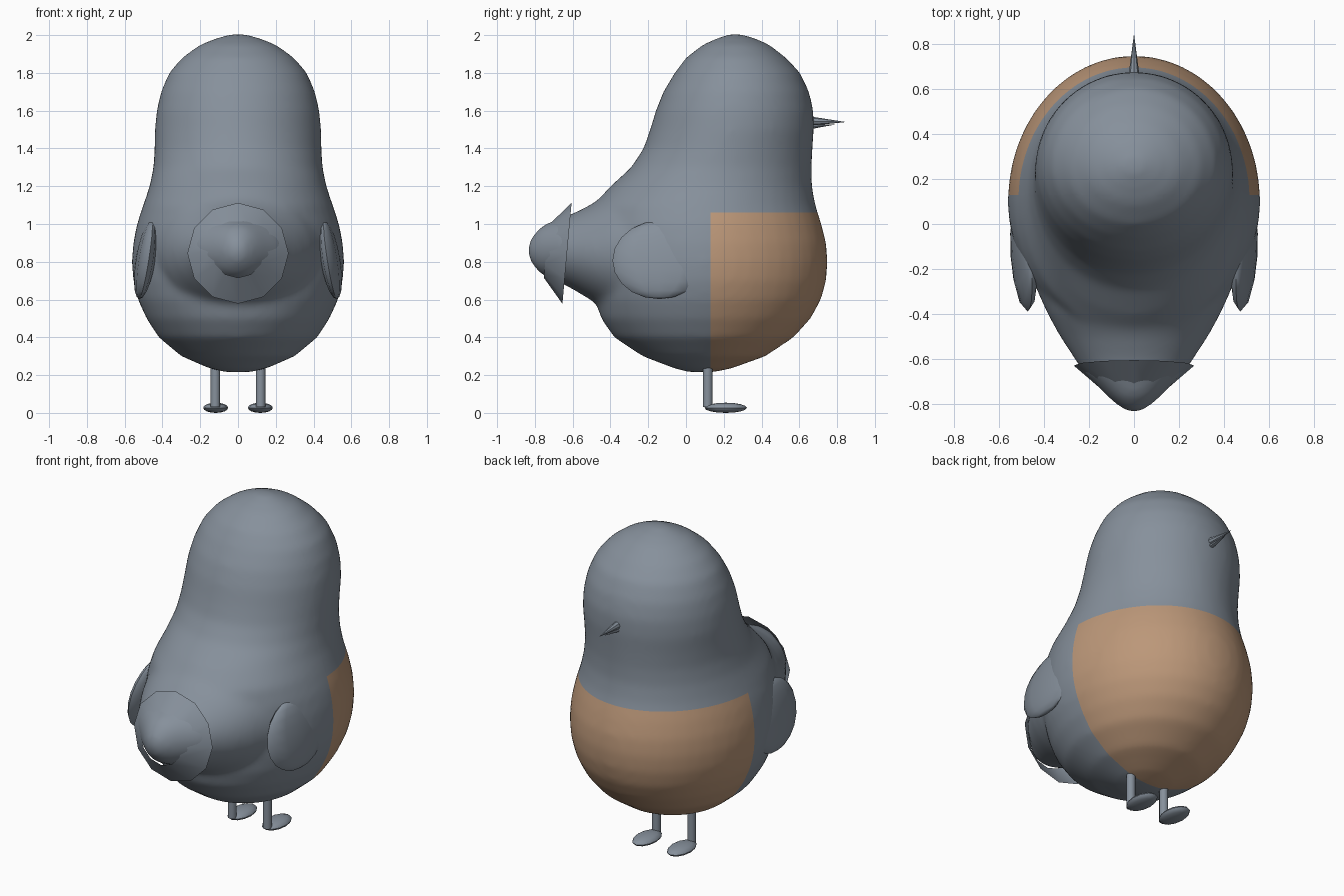
import bpy, bmesh, math
from mathutils import Vector, Matrix

if "Cube" in bpy.data.objects:
    bpy.data.objects.remove(bpy.data.objects["Cube"])


def material(name, rgb):
    m = bpy.data.materials.new(name)
    m.diffuse_color = (*rgb, 1)
    m.use_nodes = True
    m.node_tree.nodes["Principled BSDF"].inputs["Base Color"].default_value = m.diffuse_color
    return m


GREY = material("slate_grey", (0.24, 0.28, 0.33))
TAN = material("breast_tan", (0.50, 0.31, 0.19))


def finish(bm, name, mats, smooth=True, angle=40):
    mesh = bpy.data.meshes.new(name)
    bm.to_mesh(mesh)
    bm.free()
    ob = bpy.data.objects.new(name, mesh)
    bpy.context.collection.objects.link(ob)
    for m in mats:
        mesh.materials.append(m)
    if smooth:
        bpy.ops.object.select_all(action='DESELECT')
        ob.select_set(True)
        bpy.context.view_layer.objects.active = ob
        bpy.ops.object.shade_smooth_by_angle(angle=math.radians(angle))
    return ob


def loft(bm, rings):
    loops = [[bm.verts.new(p) for p in ring] for ring in rings]
    for a, b in zip(loops, loops[1:]):
        for i in range(len(a)):
            j = (i + 1) % len(a)
            bm.faces.new((a[i], a[j], b[j], b[i]))
    bm.faces.new(loops[0][::-1])
    bm.faces.new(loops[-1])


def circle(n):
    return [(math.cos(2 * math.pi * i / n), math.sin(2 * math.pi * i / n)) for i in range(n)]


def ellipsoid(name, centre, size, rot=None, segs=16, rings=10):
    bm = bmesh.new()
    m = Matrix.Translation(centre) @ (rot or Matrix()) @ Matrix.Diagonal((*size, 1))
    bmesh.ops.create_uvsphere(bm, u_segments=segs, v_segments=rings, radius=1, matrix=m)
    return finish(bm, name, [GREY])


def cone(name, start, end, r1, r2, sides, squash=1, caps=True):
    start, end = Vector(start), Vector(end)
    d = end - start
    bm = bmesh.new()
    m = (Matrix.Translation((start + end) / 2) @ d.to_track_quat('Z', 'Y').to_matrix().to_4x4()
         @ Matrix.Diagonal((1, squash, 1, 1)))
    bmesh.ops.create_cone(bm, cap_ends=caps, segments=sides, radius1=r1, radius2=r2,
                          depth=d.length, matrix=m)
    return finish(bm, name, [GREY])


# Body and head sections: height, front y, back y, centre y, half width
TORSO = [
    (0.215, 0.14, 0.02, 0.08, 0.06), (0.235, 0.24, -0.06, 0.09, 0.15),
    (0.30, 0.42, -0.23, 0.1, 0.30), (0.40, 0.57, -0.38, 0.1, 0.42),
    (0.50, 0.66, -0.45, 0.1, 0.485), (0.60, 0.715, -0.48, 0.1, 0.53),
    (0.70, 0.742, -0.49, 0.1, 0.555), (0.80, 0.75, -0.50, 0.1, 0.562),
    (0.90, 0.742, -0.51, 0.1, 0.555), (1.00, 0.717, -0.51, 0.1, 0.535),
    (1.10, 0.685, -0.49, 0.11, 0.502), (1.20, 0.667, -0.40, 0.15, 0.468),
    (1.30, 0.665, -0.29, 0.18, 0.448), (1.40, 0.67, -0.225, 0.21, 0.442),
    (1.50, 0.677, -0.19, 0.24, 0.44), (1.60, 0.675, -0.16, 0.25, 0.431),
    (1.70, 0.652, -0.12, 0.26, 0.408), (1.80, 0.605, -0.06, 0.26, 0.365),
    (1.88, 0.53, 0.0, 0.26, 0.297), (1.95, 0.44, 0.09, 0.26, 0.20),
    (1.985, 0.36, 0.17, 0.26, 0.11), (2.005, 0.29, 0.23, 0.26, 0.04)]
# Tail sections: y, centre z, half width, half height
TAIL = [
    (-0.10, 0.86, 0.46, 0.40), (-0.30, 0.86, 0.43, 0.36), (-0.40, 0.855, 0.385, 0.32),
    (-0.50, 0.85, 0.33, 0.255), (-0.60, 0.855, 0.265, 0.20), (-0.66, 0.86, 0.225, 0.175),
    (-0.72, 0.86, 0.165, 0.15), (-0.77, 0.86, 0.115, 0.125), (-0.81, 0.86, 0.07, 0.08),
    (-0.838, 0.86, 0.025, 0.03)]

bm = bmesh.new()
loft(bm, [[(w * c, mid + s * ((front - mid) if s > 0 else (mid - back)), z) for c, s in circle(48)]
          for z, front, back, mid, w in TORSO])
loft(bm, [[(w * c, y, zc + h * s) for c, s in circle(40)] for y, zc, w, h in TAIL])
bmesh.ops.recalc_face_normals(bm, faces=bm.faces)
body = finish(bm, "body", [GREY, TAN])

# Fuse torso and tail into one soft skin
fuse = body.modifiers.new("fuse", 'REMESH')
fuse.mode = 'VOXEL'
fuse.voxel_size = 0.02
soften = body.modifiers.new("soften", 'SMOOTH')
soften.factor = 0.5
soften.iterations = 12
for mod in ("fuse", "soften"):
    bpy.context.view_layer.objects.active = body
    bpy.ops.object.modifier_apply(modifier=mod)

# Breast patch: cut the skin along its edges and colour the front part
bm = bmesh.new()
bm.from_mesh(body.data)
for co, no in (((0, 0.13, 0), (0, 1, 0)), ((0, 0, 1.06), (0, 0, 1))):
    bmesh.ops.bisect_plane(bm, geom=bm.verts[:] + bm.edges[:] + bm.faces[:],
                           plane_co=co, plane_no=no)
for f in bm.faces:
    c = f.calc_center_median()
    f.material_index = 1 if c.y > 0.13 and c.z < 1.06 else 0
    f.smooth = True
bm.to_mesh(body.data)
bm.free()

# Flared collar round the tail
cone("tail_collar", (0, -0.63, 0.845), (0, -0.74, 0.855), 0.268, 0.14, 12, caps=False)

# Beak halves
cone("upper_beak", (0, 0.64, 1.545), (0, 0.84, 1.54), 0.027, 0.001, 8)
cone("lower_beak", (0, 0.64, 1.512), (0, 0.79, 1.527), 0.022, 0.001, 8, squash=0.6)

# Wings, legs and feet on both sides
for side, label in ((-1, "left"), (1, "right")):
    tilt = Matrix.Rotation(side * math.radians(-9), 4, 'Y') @ Matrix.Rotation(side * math.radians(-4), 4, 'Z')
    ellipsoid(label + "_wing", (side * 0.49, -0.14, 0.81), (0.05, 0.25, 0.21), tilt, 12, 10)
    cone(label + "_leg", (side * 0.12, 0.115, 0.03), (side * 0.12, 0.115, 0.27), 0.026, 0.026, 10)
    ellipsoid(label + "_foot", (side * 0.118, 0.21, 0.027), (0.066, 0.112, 0.027), None, 12, 8)
